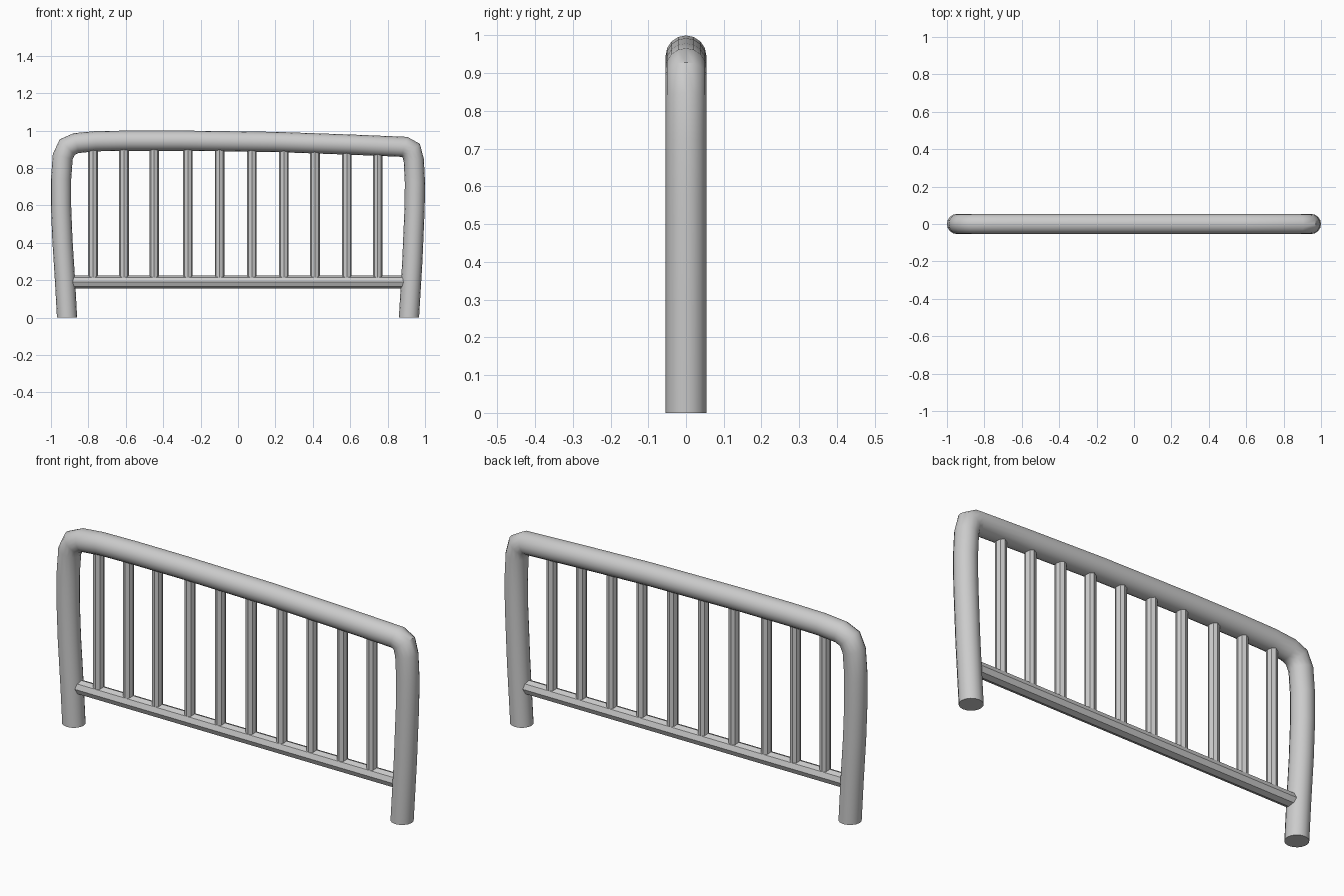
import bpy, bmesh, math
from mathutils import Vector

if "Cube" in bpy.data.objects:
    bpy.data.objects.remove(bpy.data.objects["Cube"])


def finish(bm, name, angle):
    bmesh.ops.recalc_face_normals(bm, faces=bm.faces)
    me = bpy.data.meshes.new(name)
    bm.to_mesh(me)
    bm.free()
    ob = bpy.data.objects.new(name, me)
    bpy.context.collection.objects.link(ob)
    bpy.ops.object.select_all(action='DESELECT')
    ob.select_set(True)
    bpy.context.view_layer.objects.active = ob
    bpy.ops.object.shade_smooth_by_angle(angle=math.radians(angle))
    return ob


def tube(name, path, r, sides, angle=40, upright_ends=False):
    """Sweep a round section along a path in the xz plane with mitred rings."""
    pts = [Vector((x, 0, z)) for x, z in path]
    bm = bmesh.new()
    rings = []
    for i, p in enumerate(pts):
        a = (p - pts[i - 1]).normalized() if i else None
        b = (pts[i + 1] - p).normalized() if i < len(pts) - 1 else None
        a, b = a or b, b or a
        t = (a + b).normalized()
        stretch = 1 / max(t.dot(a), 0.8)
        n = Vector((-t.z, 0, t.x))
        if upright_ends and i in (0, len(pts) - 1):
            n = Vector((-1 if i == 0 else 1, 0, 0))
        ring = []
        for k in range(sides):
            w = 2 * math.pi * k / sides
            ring.append(bm.verts.new(p + n * (r * stretch * math.cos(w))
                                     + Vector((0, r * math.sin(w), 0))))
        rings.append(ring)
    for r0, r1 in zip(rings, rings[1:]):
        for k in range(sides):
            j = (k + 1) % sides
            bm.faces.new((r0[k], r0[j], r1[j], r1[k]))
    bm.faces.new(rings[0])
    bm.faces.new(rings[-1])
    return finish(bm, name, angle)


# Bent outer frame: left leg, sloping top rail, right leg
frame_path = [
    (-0.914, 0), (-0.925, 0.2), (-0.939, 0.42), (-0.946, 0.6), (-0.946, 0.74),
    (-0.937, 0.86), (-0.913, 0.912), (-0.865, 0.933), (-0.76, 0.943),
    (-0.58, 0.946), (-0.3, 0.946), (0.2, 0.939), (0.6, 0.925), (0.89, 0.913),
    (0.926, 0.893), (0.94, 0.84), (0.946, 0.72), (0.944, 0.58),
    (0.932, 0.3), (0.914, 0)]
tube("outer_frame", frame_path, 0.054, 16, 45, True)

# Lower cross rail
tube("lower_rail", [(-0.885, 0.19), (0.885, 0.19)], 0.035, 8, 30)

# Vertical bars between the rails
bar_x = [-0.775, -0.61, -0.448, -0.268, -0.098, 0.074, 0.245, 0.412, 0.582, 0.747]
for i, x in enumerate(bar_x):
    top = 0.93 - 0.03 * max(0, (x + 0.3) / 1.2)
    tube(f"upright_bar_{i + 1}", [(x, 0.2), (x, top)], 0.026, 8, 30)
